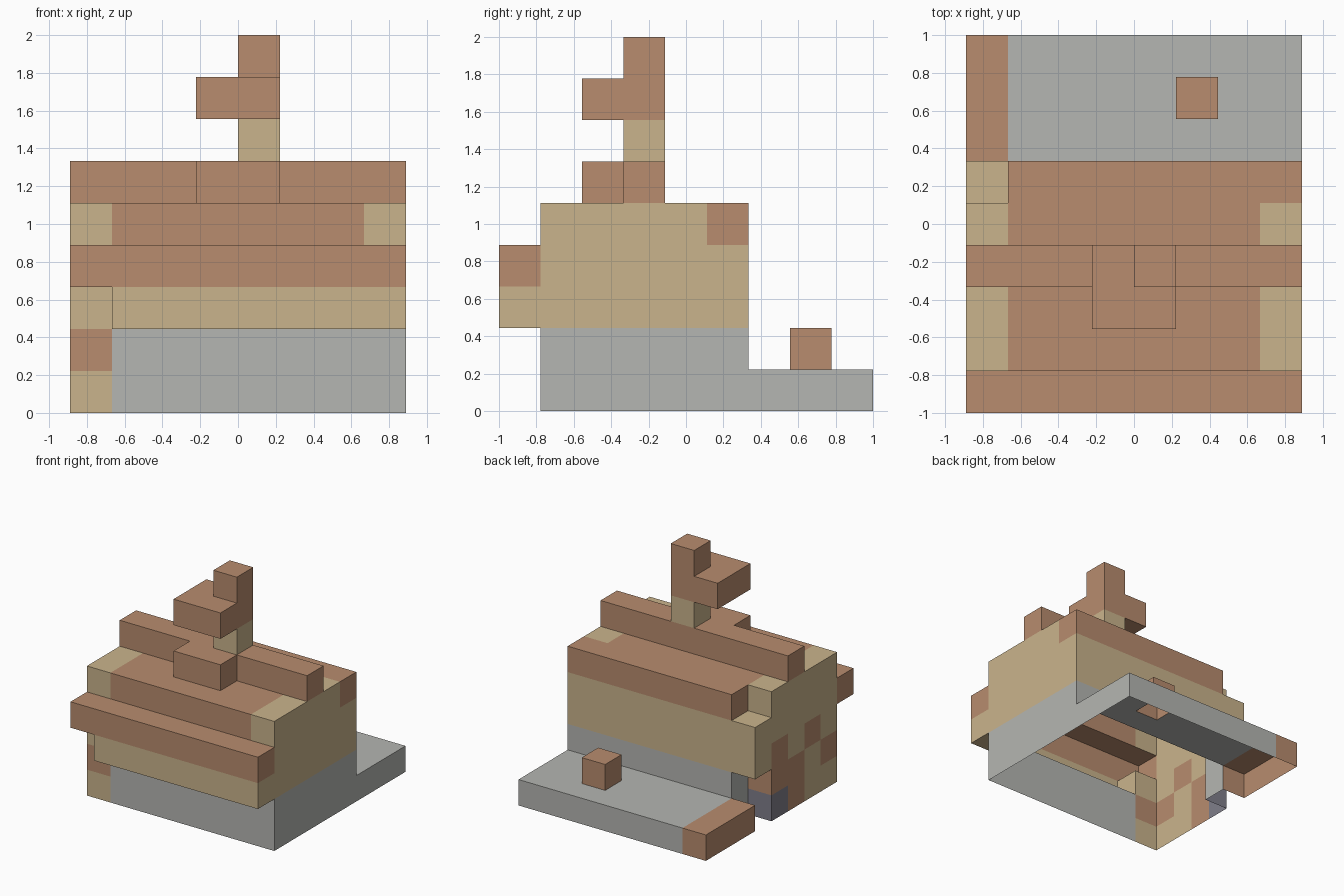
import bpy, bmesh, math
from mathutils import Vector

if "Cube" in bpy.data.objects:
    bpy.data.objects.remove(bpy.data.objects["Cube"])

U = 2 / 9                               # edge of one block
ORIGIN = Vector((-4 * U, -4.5 * U, 0))


def srgb(r, g, b):
    lin = [((c / 255 + 0.055) / 1.055) ** 2.4 for c in (r, g, b)]
    return (*lin, 1)


COLOURS = {
    "brown": srgb(184, 140, 110),
    "tan": srgb(202, 180, 140),
    "stone_grey": srgb(181, 182, 178),
    "slate": srgb(128, 126, 138),
}
NAMES = list(COLOURS)
for name, col in COLOURS.items():
    bpy.data.materials.new(name).diffuse_color = col

cells = {}                              # block -> (part, colour)


def fill(part, colour, x, y, z):
    """Fill inclusive block ranges; later fills repaint earlier ones."""
    for i in range(x[0], x[1] + 1):
        for j in range(y[0], y[1] + 1):
            for k in range(z[0], z[1] + 1):
                cells[i, j, k] = (part, colour)


# Stone foundation and the back terrace with its painted end
fill("foundation", "stone_grey", (1, 7), (1, 5), (0, 1))
fill("terrace", "stone_grey", (1, 7), (6, 8), (0, 0))
fill("terrace", "brown", (0, 0), (6, 8), (0, 0))
fill("terrace_post", "brown", (5, 5), (7, 7), (1, 1))

# Plaster walls, and the left wall reaching the ground
fill("walls", "tan", (0, 7), (1, 5), (2, 3))
fill("left_wall", "tan", (0, 0), (1, 4), (0, 1))

# Mottled blocks in the left wall
for j, k in ((1, 1), (2, 2), (3, 0), (3, 1), (4, 1), (4, 2)):
    fill("left_wall", "brown", (0, 0), (j, j), (k, k))
fill("left_wall", "slate", (0, 0), (4, 4), (0, 0))

# Roof deck with plaster gable ends and one missing corner
fill("roof", "brown", (1, 7), (1, 5), (4, 4))
fill("roof", "tan", (0, 0), (1, 4), (4, 4))
fill("roof", "tan", (7, 7), (1, 4), (4, 4))

# Front overhang and eave beam
fill("front_overhang", "tan", (1, 7), (0, 0), (2, 2))
fill("eave_beam", "brown", (0, 7), (0, 0), (3, 3))

# Roof ridge and the step in front of it
fill("ridge", "brown", (0, 7), (3, 3), (5, 5))
fill("ridge", "brown", (3, 4), (2, 2), (5, 5))

# Chimney stem, cap and tip
fill("chimney_stem", "tan", (4, 4), (3, 3), (6, 6))
fill("chimney_cap", "brown", (3, 4), (2, 3), (7, 7))
fill("chimney_tip", "brown", (4, 4), (3, 3), (8, 8))

DIRS = [Vector(d) for d in ((1, 0, 0), (-1, 0, 0), (0, 1, 0),
                            (0, -1, 0), (0, 0, 1), (0, 0, -1))]


def build(part):
    """Make the hollow outer skin of a part, open towards the ground."""
    bm = bmesh.new()
    for cell, (owner, colour) in cells.items():
        if owner != part:
            continue
        for d in DIRS:
            near = tuple(int(c + e) for c, e in zip(cell, d))
            if near in cells or near[2] < 0:
                continue
            u = Vector((d.y, d.z, d.x))
            v = d.cross(u)
            mid = Vector(cell) + Vector((0.5, 0.5, 0.5)) + d / 2
            ring = [mid + (u * a + v * b) / 2
                    for a, b in ((-1, -1), (1, -1), (1, 1), (-1, 1))]
            face = bm.faces.new([bm.verts.new(ORIGIN + p * U) for p in ring])
            face.material_index = NAMES.index(colour)
    bmesh.ops.remove_doubles(bm, verts=bm.verts[:], dist=0.001)
    bmesh.ops.dissolve_limit(bm, angle_limit=math.radians(1), verts=bm.verts[:],
                             edges=bm.edges[:], delimit={'MATERIAL'})
    mesh = bpy.data.meshes.new(part)
    for name in NAMES:
        mesh.materials.append(bpy.data.materials[name])
    bm.to_mesh(mesh)
    bm.free()
    bpy.context.collection.objects.link(bpy.data.objects.new(part, mesh))


for part in dict.fromkeys(owner for owner, _ in cells.values()):
    build(part)

for m in bpy.data.materials:
    if m.users and not m.is_grease_pencil:
        m.use_nodes = True
        m.node_tree.nodes["Principled BSDF"].inputs["Base Color"].default_value = m.diffuse_color
